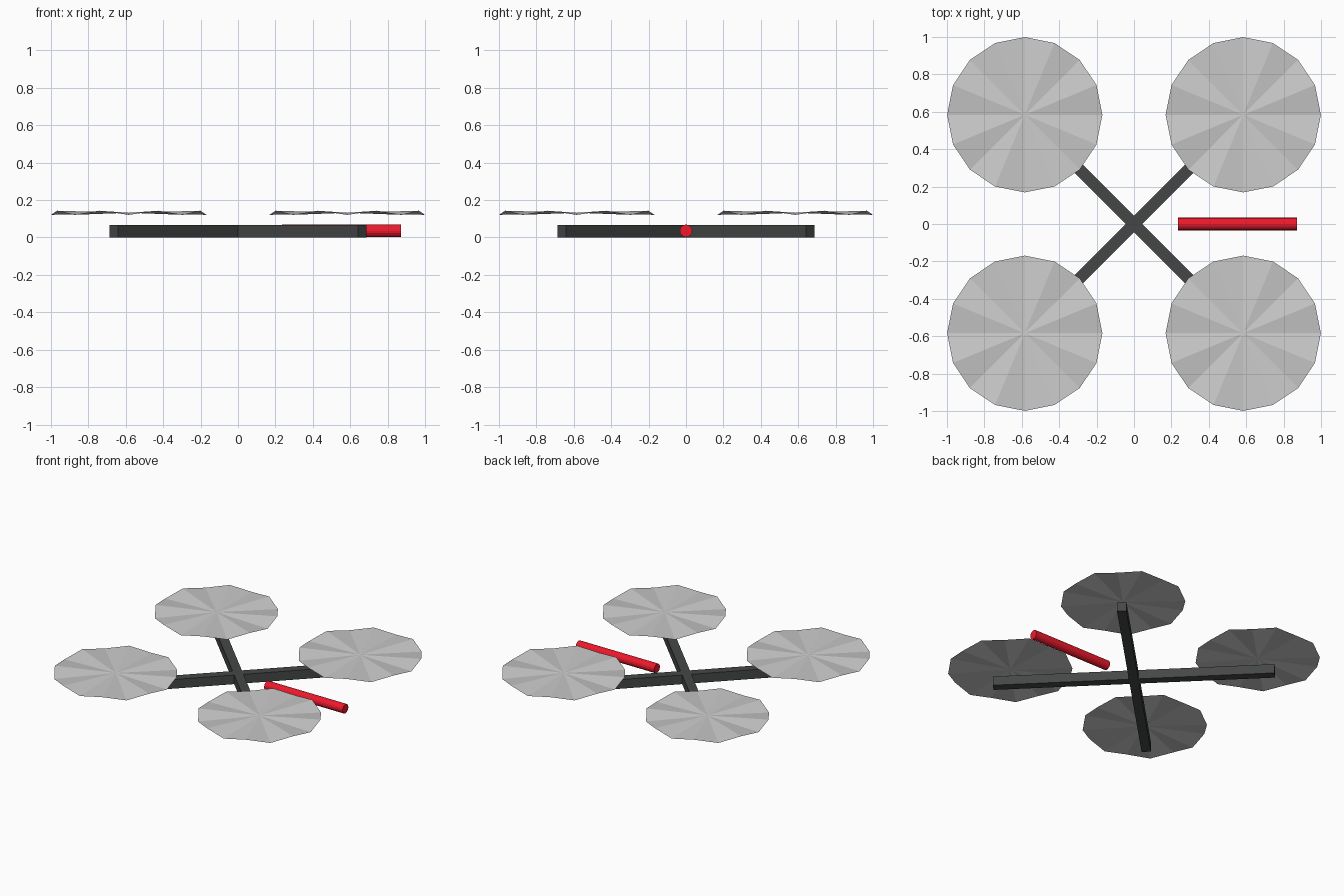
import bpy, bmesh
from math import pi, sin, cos

if "Cube" in bpy.data.objects:
    bpy.data.objects.remove(bpy.data.objects["Cube"])

ROTOR_POS, ROTOR_R, ROTOR_Z, PLEAT = 0.584, 0.415, 0.132, 0.011
BAR_H = 0.067


def material(name, color):
    mat = bpy.data.materials.new(name)
    mat.diffuse_color = color
    mat.use_nodes = True
    mat.node_tree.nodes["Principled BSDF"].inputs["Base Color"].default_value = mat.diffuse_color
    return mat


dark = material("dark_frame", (0.06, 0.063, 0.063, 1))
red = material("red_boom", (0.85, 0.01, 0.025, 1))


# Crossed frame arms
def arm(name, angle):
    bpy.ops.mesh.primitive_cube_add(size=1, location=(0, 0, BAR_H / 2), rotation=(0, 0, angle))
    ob = bpy.context.object
    ob.name = name
    ob.scale = (1.88, 0.063, BAR_H)
    ob.data.materials.append(dark)


arm("frame_arm_a", pi / 4)
arm("frame_arm_b", -pi / 4)

# Red direction boom on the right side
bpy.ops.mesh.primitive_cylinder_add(vertices=16, radius=BAR_H / 2, depth=0.637,
                                    location=(0.554, 0, BAR_H / 2 + 0.002), rotation=(0, pi / 2, 0))
boom = bpy.context.object
boom.name = "direction_boom"
boom.data.materials.append(red)


# Rotor discs: thin pleated fans with 16 wedges
def rotor(name, x, y):
    bm = bmesh.new()
    hub = bm.verts.new((0, 0, 0))
    rim = [bm.verts.new((ROTOR_R * cos(i * pi / 8), ROTOR_R * sin(i * pi / 8),
                         PLEAT * (1 if i % 2 else -1))) for i in range(16)]
    for i in range(16):
        bm.faces.new((hub, rim[i], rim[(i + 1) % 16]))
    mesh = bpy.data.meshes.new(name)
    bm.to_mesh(mesh)
    bm.free()
    ob = bpy.data.objects.new(name, mesh)
    ob.location = (x, y, ROTOR_Z)
    bpy.context.collection.objects.link(ob)


for sx, side in ((-1, "left"), (1, "right")):
    for sy, end in ((-1, "front"), (1, "back")):
        rotor(f"rotor_{end}_{side}", sx * ROTOR_POS, sy * ROTOR_POS)
